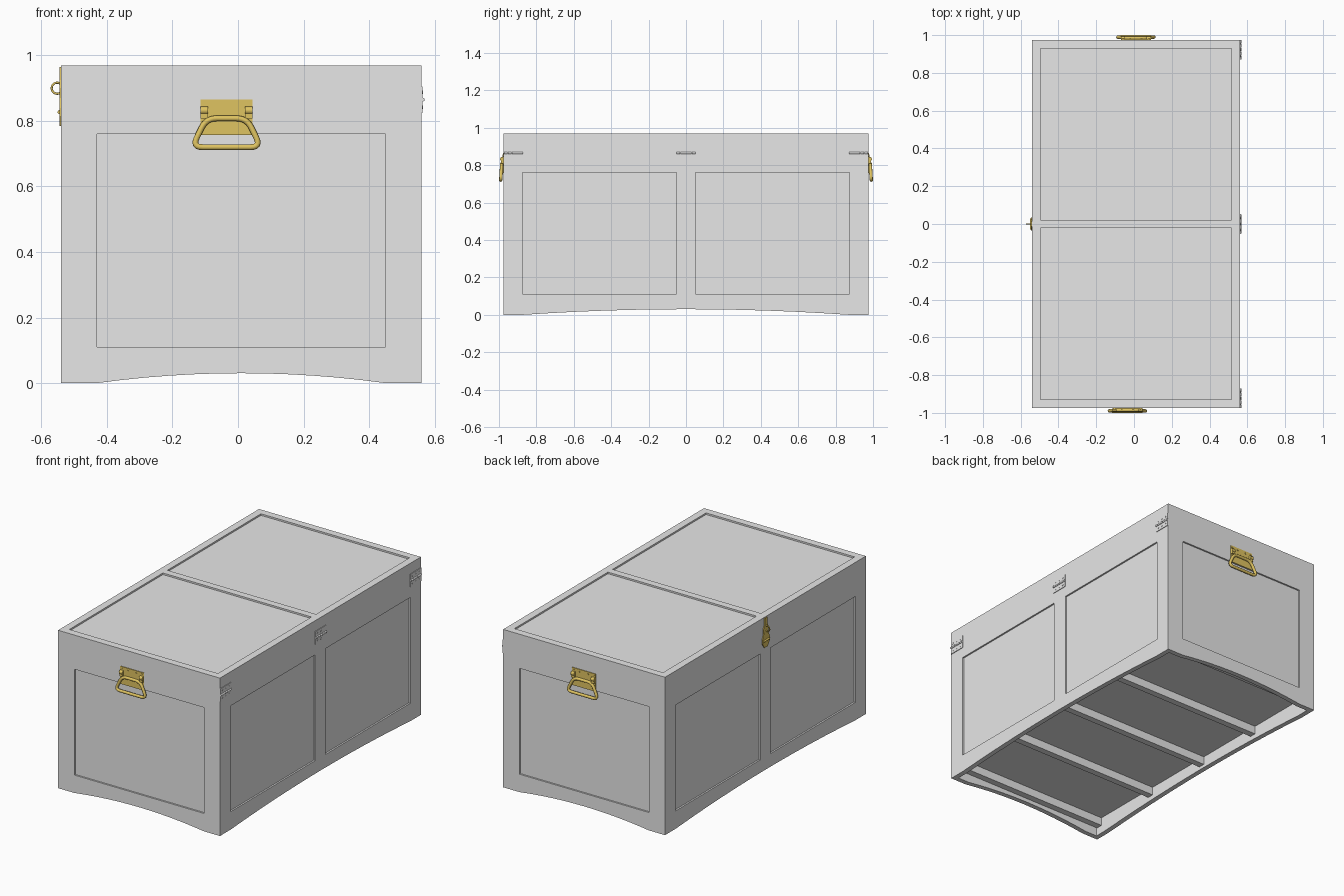
import bpy, bmesh, math
from mathutils import Vector, Matrix

if "Cube" in bpy.data.objects:
    bpy.data.objects.remove(bpy.data.objects["Cube"], do_unlink=True)


def material(name, rgb):
    m = bpy.data.materials.new(name)
    m.use_nodes = True
    m.diffuse_color = (*rgb, 1)
    m.node_tree.nodes["Principled BSDF"].inputs["Base Color"].default_value = (*rgb, 1)
    return m


GREY = material("light_grey", (0.8, 0.8, 0.8))
GOLD = material("brass", (0.74, 0.55, 0.12))


def finish(name, bm, mat):
    bmesh.ops.recalc_face_normals(bm, faces=bm.faces)
    me = bpy.data.meshes.new(name)
    bm.to_mesh(me)
    bm.free()
    me.materials.append(mat)
    ob = bpy.data.objects.new(name, me)
    bpy.context.collection.objects.link(ob)
    return ob


def box(name, lo, hi, mat):
    bm = bmesh.new()
    lo, hi = Vector(lo), Vector(hi)
    size = Matrix.Diagonal((*(hi - lo), 1))
    bmesh.ops.create_cube(bm, size=1, matrix=Matrix.Translation((lo + hi) / 2) @ size)
    return finish(name, bm, mat)


def prism(name, points, push, mat):
    """Flat outline pushed along a vector."""
    bm = bmesh.new()
    face = bm.faces.new([bm.verts.new(p) for p in points])
    new = bmesh.ops.extrude_face_region(bm, geom=[face])["geom"]
    verts = [g for g in new if isinstance(g, bmesh.types.BMVert)]
    bmesh.ops.translate(bm, verts=verts, vec=push)
    return finish(name, bm, mat)


def cylinder(name, centre, axis, r, length, mat, sides=12):
    bm = bmesh.new()
    turn = Vector((0, 0, 1)).rotation_difference(Vector(axis)).to_matrix().to_4x4()
    bmesh.ops.create_cone(bm, cap_ends=True, segments=sides, radius1=r, radius2=r,
                          depth=length, matrix=Matrix.Translation(centre) @ turn)
    for f in bm.faces:
        f.smooth = len(f.verts) == 4
    return finish(name, bm, mat)


def tube(name, points, r, mat):
    """Closed round rod through the points."""
    cu = bpy.data.curves.new(name, "CURVE")
    cu.dimensions = "3D"
    cu.bevel_depth, cu.bevel_resolution = r, 3
    sp = cu.splines.new("POLY")
    sp.points.add(len(points) - 1)
    for p, co in zip(sp.points, points):
        p.co = (*co, 1)
    sp.use_cyclic_u = True
    cu.materials.append(mat)
    ob = bpy.data.objects.new(name, cu)
    bpy.context.collection.objects.link(ob)
    return ob


# Chest body, with the arched skirt, hollow underside and sunken panels cut out
X0, X1, Y, H = -0.54, 0.56, 0.975, 0.97
CX = (X0 + X1) / 2
body = box("chest_body", (X0, -Y, 0), (X1, Y, H), GREY)


def arch(half):
    steps = [i / 6 - 1 for i in range(13)]
    return [(half * t, 0.03 * (1 - t * t)) for t in steps] + [(half, -0.1), (-half, -0.1)]


D = 0.01
cutters = [
    box("cut", (X0 + 0.03, -Y + 0.03, -0.1), (X1 - 0.03, Y - 0.03, 0.1), GREY),
    prism("cut", [(CX + a, -2, z) for a, z in arch(0.44)], (0, 4, 0), GREY),
    prism("cut", [(-2, a, z) for a, z in arch(0.87)], (4, 0, 0), GREY),
]
for s in (-1, 1):
    y0, y1 = sorted((s * 0.05, s * 0.873))
    t0, t1 = sorted((s * 0.022, s * 0.93))
    e0, e1 = sorted((s * (Y - D), s * (Y + 0.1)))
    cutters += [
        box("cut", (X0 - 0.1, y0, 0.11), (X0 + D, y1, 0.76), GREY),
        box("cut", (X1 - D, y0, 0.11), (X1 + 0.1, y1, 0.76), GREY),
        box("cut", (X0 + 0.045, t0, H - D), (X1 - 0.045, t1, H + 0.1), GREY),
        box("cut", (CX - 0.44, e0, 0.11), (CX + 0.44, e1, 0.76), GREY),
    ]
for c in cutters:
    mod = body.modifiers.new("cut", "BOOLEAN")
    mod.object, mod.solver = c, "EXACT"
bpy.context.view_layer.objects.active = body
for mod in list(body.modifiers):
    bpy.ops.object.modifier_apply(modifier=mod.name)
for c in cutters:
    bpy.data.objects.remove(c, do_unlink=True)

# Battens under the floor
for i in range(5):
    y = (i - 2) * 0.46
    box("floor_batten", (X0 + 0.03, y - 0.02, 0.05), (X1 - 0.03, y + 0.02, 0.1), GREY)


# Carrying handles on both ends
def rounded(corners, radius, n=6):
    out = []
    for i, c in enumerate(corners):
        c = Vector(c)
        a = c + (Vector(corners[i - 1]) - c).normalized() * radius
        b = c + (Vector(corners[(i + 1) % len(corners)]) - c).normalized() * radius
        for k in range(n + 1):
            t = k / n
            out.append(a * (1 - t) ** 2 + c * 2 * t * (1 - t) + b * t * t)
    return out


RING = [(-0.062, 0.808), (0.062, 0.808), (0.105, 0.72), (-0.105, 0.72)]
for s, x in ((-1, -0.035), (1, 0.01)):
    y0, y1 = sorted((s * Y, s * (Y + 0.004)))
    box("handle_plate", (x - 0.08, y0, 0.757), (x + 0.08, y1, 0.865), GOLD)
    path = [(x + p.x, s * (Y + 0.0155 - 0.06 * (p.y - 0.72)), p.y)
            for p in rounded(RING, 0.032)]
    tube("handle_ring", path, 0.009, GOLD)
    for e in (-1, 1):
        kx = x + e * 0.068
        cylinder("handle_knuckle", (kx, s * (Y + 0.007), 0.832), (1, 0, 0), 0.012, 0.022, GOLD)
        k0, k1 = sorted((s * Y, s * (Y + 0.014)))
        box("handle_bracket", (kx - 0.011, k0, 0.808), (kx + 0.011, k1, 0.832), GOLD)
        for sx, sz in ((0.03, 0.85), (0.068, 0.853)):
            cylinder("handle_screw", (x + e * sx, s * (Y + 0.004), sz), (0, 1, 0),
                     0.005, 0.006, GOLD, 8)

# Lid hinges along the +x side
for y in (-0.922, 0, 0.922):
    for z0, z1 in ((0.825, 0.862), (0.868, 0.905)):
        box("hinge_leaf", (X1, y - 0.052, z0), (X1 + 0.004, y + 0.052, z1), GREY)
    for i in range(5):
        cylinder("hinge_knuckle", (X1 + 0.004, y + (i - 2) * 0.021, 0.865), (0, 1, 0),
                 0.006, 0.019, GREY, 8)
    for dy in (-0.032, 0, 0.032):
        for z in (0.842, 0.888):
            cylinder("hinge_screw", (X1 + 0.004, y + dy, z), (1, 0, 0), 0.005, 0.003, GREY, 8)

# Clasp on the -x side
outline = [(0.012, 0.965), (0.014, 0.925), (0.026, 0.9), (0.022, 0.87), (0.035, 0.84),
           (0.035, 0.815), (0.016, 0.785)]
shape = [(X0, y, z) for y, z in outline] + [(X0, -y, z) for y, z in reversed(outline)]
prism("clasp_plate", shape, (-0.005, 0, 0), GOLD)
cylinder("clasp_pivot", (X0 - 0.005, 0, 0.827), (0, 1, 0), 0.006, 0.06, GOLD, 10)
loop = [(X0 - 0.012 + 0.017 * math.cos(a), 0, 0.9 + 0.017 * math.sin(a))
        for a in [i * math.tau / 20 for i in range(20)]]
tube("clasp_ring", loop, 0.0035, GOLD)
